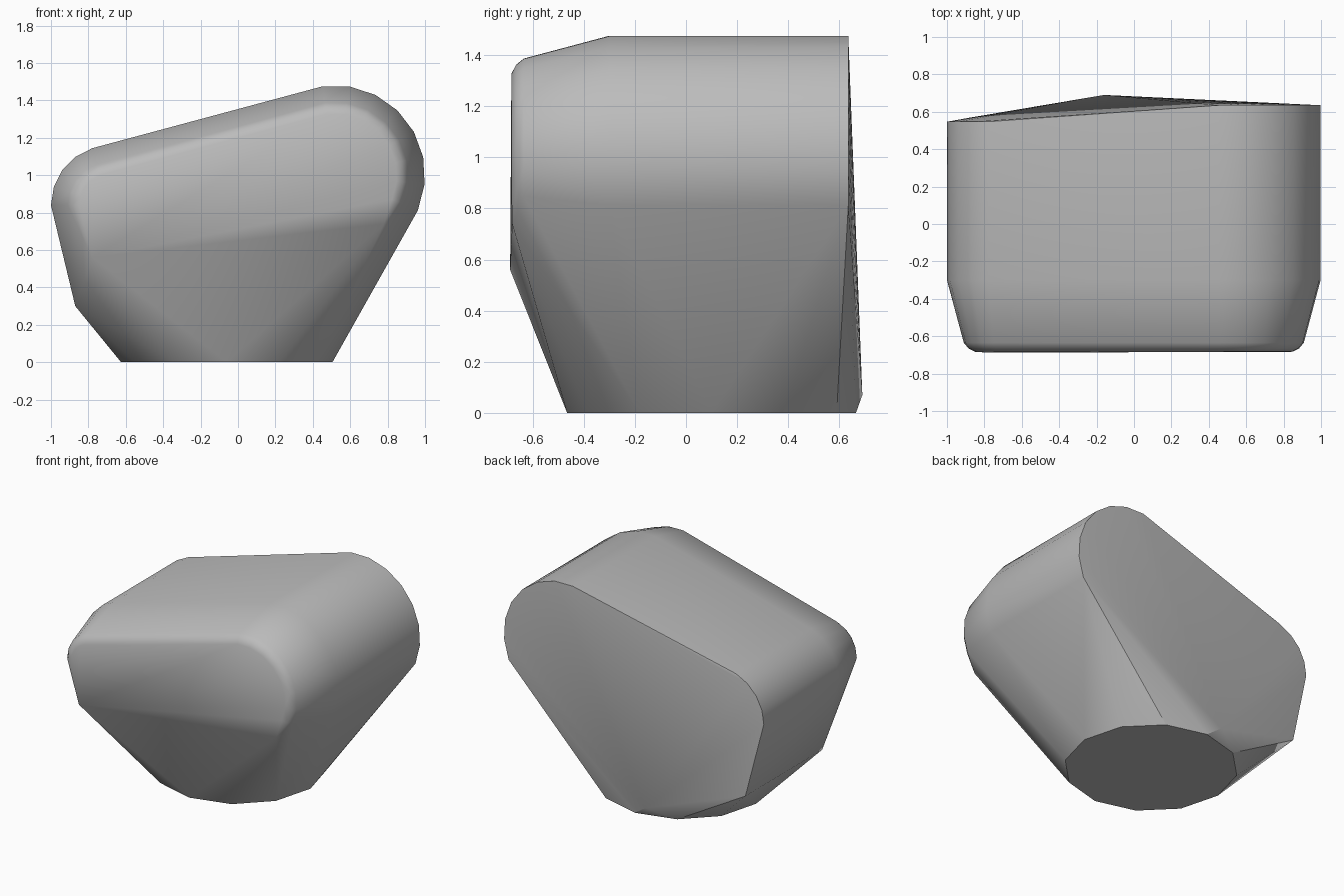
import bpy
import bmesh
from math import cos, sin, radians, pi
from mathutils import Vector

old = bpy.data.objects.get("Cube")
if old:
    bpy.data.objects.remove(old, do_unlink=True)


def arc(center, radius, start, end, steps, y):
    """Points of an arc in the XZ plane at depth y, angles in degrees."""
    points = []
    for i in range(steps + 1):
        angle = radians(start + (end - start) * i / steps)
        points.append((center[0] + radius * cos(angle), y,
                       center[1] + radius * sin(angle)))
    return points


def profile(inset, y_right, y_left):
    """Large rounded end on the right, small rounded end on the left."""
    large = arc((0.52, 1.0), 0.48 - inset, -23, 98, 7, y_right)
    small = arc((-0.68, 0.84), 0.32 - inset, 108, 180, 4, y_left)
    return large + small


# Slanted back, full middle section, then the tapered and bevelled front
points = profile(0, 0.635, 0.547)
points += profile(0, -0.3, -0.3)
points += profile(0.09, -0.635, -0.635)
points += profile(0.115, -0.665, -0.665)
points += profile(0.15, -0.683, -0.683)

# Lower corners of the left side, the back and the front
points += [(-0.87, 0.57, 0.3), (-0.87, -0.3, 0.3), (-0.16, 0.69, 0.07),
           (-0.78, -0.688, 0.56), (-0.67, -0.66, 0.49), (0.78, -0.68, 0.74)]

# Round foot
sides = 12
foot_center, foot_radius = Vector((-0.06, 0.1, 0)), 0.565
for i in range(sides):
    a = 2 * pi * i / sides
    points.append(foot_center + foot_radius * Vector((cos(a), sin(a), 0)))

# Wrap all sections in one skin
bm = bmesh.new()
for p in points:
    bm.verts.new(p)
bmesh.ops.convex_hull(bm, input=bm.verts)
loose = [v for v in bm.verts if not v.link_faces]
bmesh.ops.delete(bm, geom=loose, context='VERTS')
bmesh.ops.dissolve_limit(bm, angle_limit=radians(1),
                         verts=bm.verts, edges=bm.edges)
bmesh.ops.recalc_face_normals(bm, faces=bm.faces)
mesh = bpy.data.meshes.new("body")
bm.to_mesh(mesh)
bm.free()

body = bpy.data.objects.new("body", mesh)
bpy.context.collection.objects.link(body)

# Plain grey
grey = bpy.data.materials.new("grey")
grey.use_nodes = True
color = (0.5, 0.5, 0.5, 1)
grey.diffuse_color = color
grey.node_tree.nodes["Principled BSDF"].inputs["Base Color"].default_value = color
mesh.materials.append(grey)

# Smooth rounded ends, sharp rims
bpy.ops.object.select_all(action='DESELECT')
body.select_set(True)
bpy.context.view_layer.objects.active = body
bpy.ops.object.shade_smooth_by_angle(angle=radians(30))
